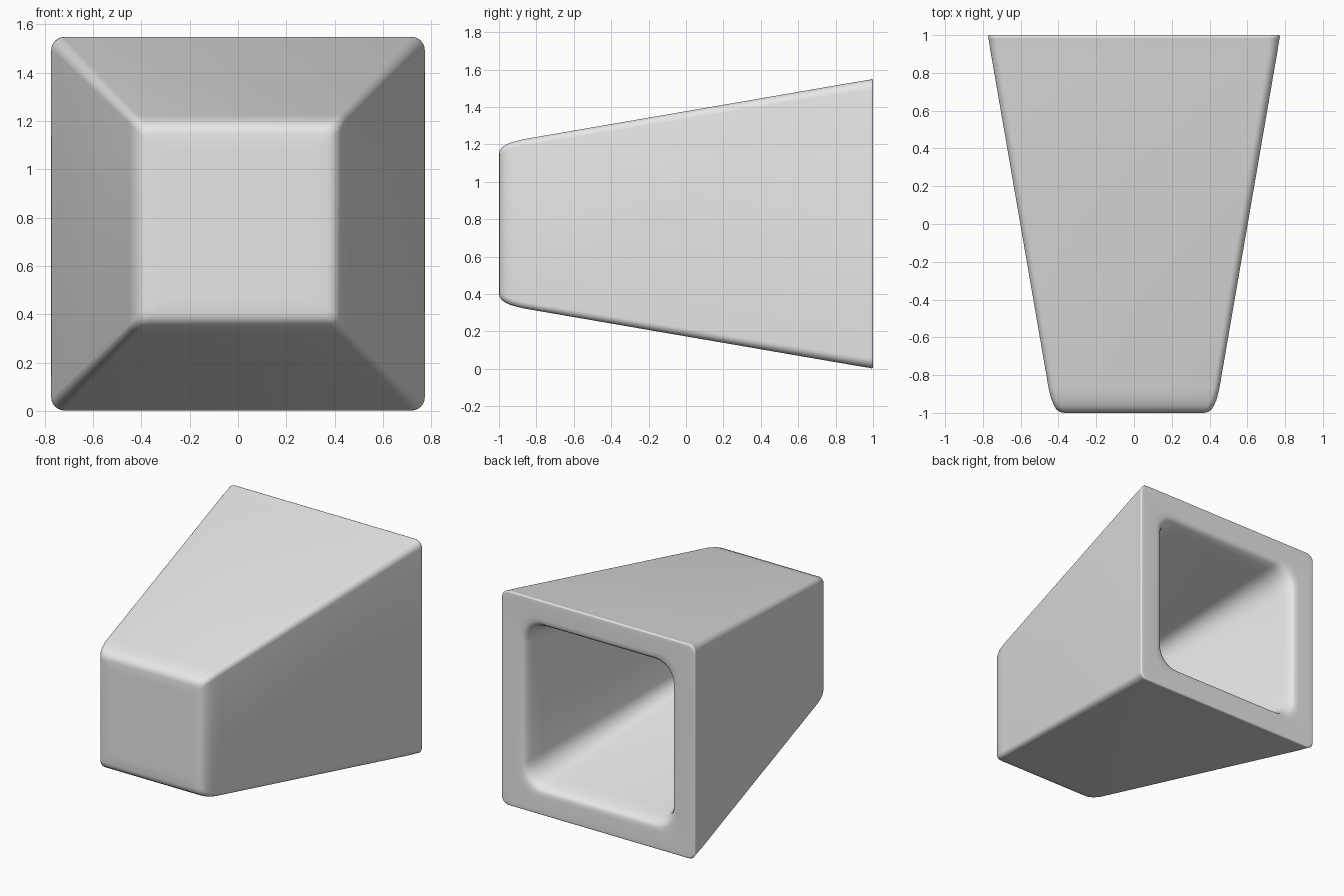
import bpy, bmesh, math

cube = bpy.data.objects.get("Cube")
if cube:
    bpy.data.objects.remove(cube, do_unlink=True)

CENTRE_Z = 0.775
CORNER_STEPS = 6

grey = bpy.data.materials.new("light_grey")
grey.use_nodes = True
grey.diffuse_color = (0.8, 0.8, 0.8, 1)
grey.node_tree.nodes["Principled BSDF"].inputs["Base Color"].default_value = (0.8, 0.8, 0.8, 1)


def rounded_square(bm, y, half, radius):
    """Ring of vertices facing along y, with rounded corners."""
    ring = []
    inner = half - radius
    for quarter, (sx, sz) in enumerate([(1, 1), (-1, 1), (-1, -1), (1, -1)]):
        for i in range(CORNER_STEPS + 1):
            a = math.pi / 2 * (quarter + i / CORNER_STEPS)
            ring.append(bm.verts.new((sx * inner + radius * math.cos(a), y,
                                      CENTRE_Z + sz * inner + radius * math.sin(a))))
    return ring


# Stations (y, half width, corner radius): closed front, outside, rim, cavity
outside = [(-1, 0.30, 0.03), (-1, 0.37, 0.03), (-0.996, 0.39, 0.03),
           (-0.985, 0.408, 0.035), (-0.965, 0.422, 0.035), (-0.93, 0.437, 0.035),
           (-0.87, 0.452, 0.035), (0.9, 0.757, 0.05), (0.98, 0.77, 0.055),
           (0.993, 0.773, 0.055), (0.999, 0.77, 0.055)]
rim = [(1, 0.762, 0.055), (1, 0.74, 0.06), (1, 0.64, 0.14), (0.998, 0.615, 0.15)]
cavity = [(0.99, 0.598, 0.15), (0.97, 0.585, 0.15), (0.93, 0.572, 0.15),
          (0.85, 0.556, 0.15), (-0.65, 0.305, 0.09), (-0.74, 0.28, 0.09),
          (-0.785, 0.25, 0.08), (-0.8, 0.20, 0.07), (-0.8, 0.14, 0.05)]

bm = bmesh.new()
rings = [rounded_square(bm, *s) for s in outside + rim + cavity]
for a, b in zip(rings, rings[1:]):
    for i in range(len(a)):
        j = (i + 1) % len(a)
        bm.faces.new((a[i], a[j], b[j], b[i]))
bm.faces.new(rings[0])
bm.faces.new(rings[-1])
bmesh.ops.recalc_face_normals(bm, faces=bm.faces)
for f in bm.faces:
    f.smooth = True

mesh = bpy.data.meshes.new("tapered_housing")
bm.to_mesh(mesh)
bm.free()
mesh.materials.append(grey)
housing = bpy.data.objects.new("tapered_housing", mesh)
bpy.context.collection.objects.link(housing)
